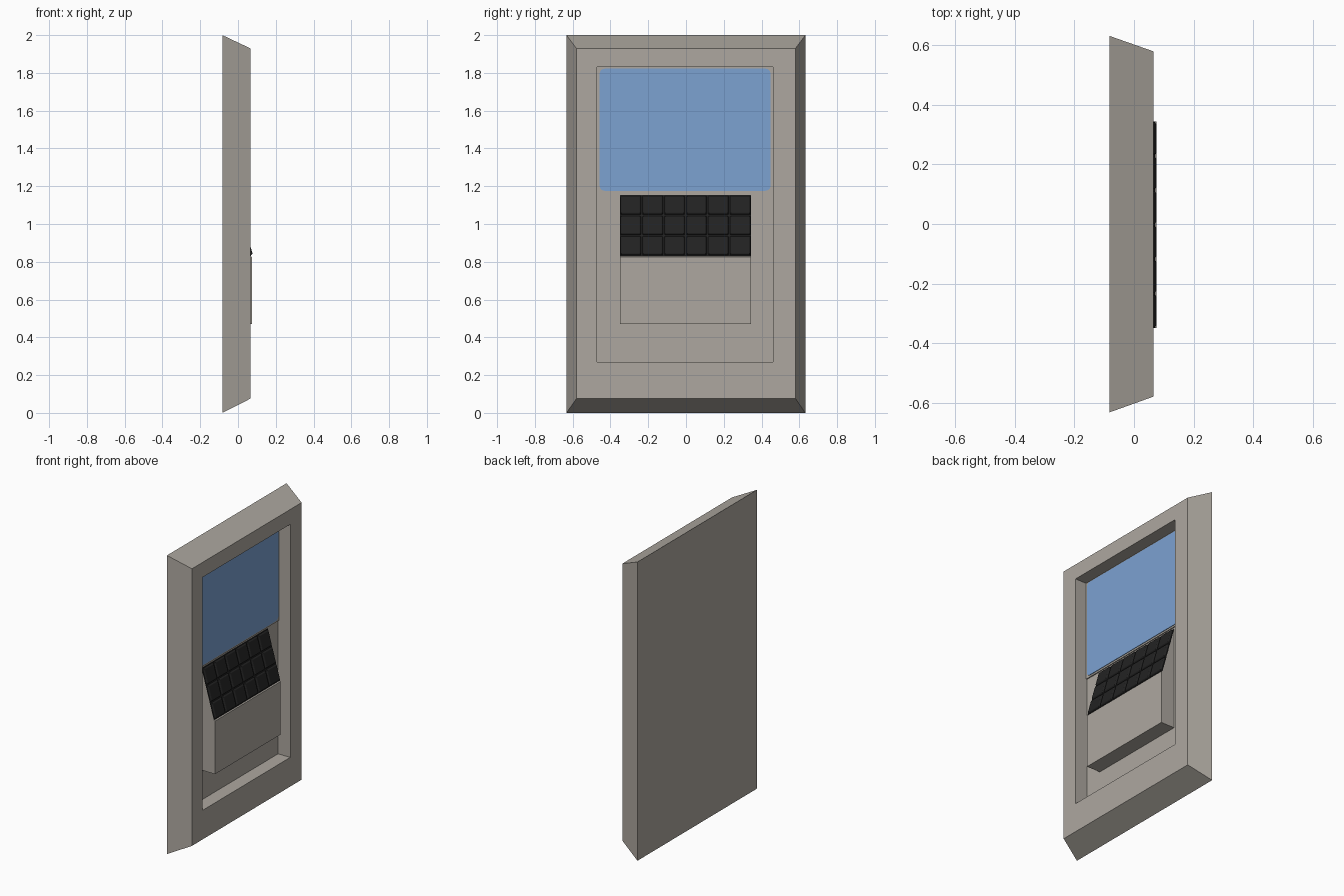
import bpy, bmesh, math
from mathutils import Matrix, Vector

if "Cube" in bpy.data.objects:
    bpy.data.objects.remove(bpy.data.objects["Cube"])


def material(name, rgb):
    m = bpy.data.materials.new(name)
    m.diffuse_color = (*rgb, 1)
    m.use_nodes = True
    m.node_tree.nodes["Principled BSDF"].inputs["Base Color"].default_value = m.diffuse_color
    return m


GREY = material("warm grey", (0.42, 0.39, 0.35))
BLUE = material("screen blue", (0.20, 0.36, 0.64))
BLACK = material("key black", (0.016, 0.016, 0.016))


def finish(bm, name, mat):
    bmesh.ops.recalc_face_normals(bm, faces=bm.faces)
    me = bpy.data.meshes.new(name)
    bm.to_mesh(me)
    bm.free()
    ob = bpy.data.objects.new(name, me)
    bpy.context.collection.objects.link(ob)
    me.materials.append(mat)
    return ob


def ring(bm, x, y0, y1, z0, z1):
    return [bm.verts.new((x, y, z)) for y, z in ((y0, z0), (y1, z0), (y1, z1), (y0, z1))]


def lofted(name, mat, rings):
    """Closed solid through rectangular rings, capped at both ends."""
    bm = bmesh.new()
    rs = [ring(bm, *r) for r in rings]
    bm.faces.new(rs[0])
    bm.faces.new(rs[-1])
    for a, b in zip(rs, rs[1:]):
        for i in range(4):
            j = (i + 1) % 4
            bm.faces.new((a[i], a[j], b[j], b[i]))
    return finish(bm, name, mat)


def extruded(name, mat, pts, vec):
    bm = bmesh.new()
    f = bm.faces.new([bm.verts.new(p) for p in pts])
    g = bmesh.ops.extrude_face_region(bm, geom=[f])
    moved = [v for v in g["geom"] if isinstance(v, bmesh.types.BMVert)]
    bmesh.ops.translate(bm, verts=moved, vec=vec)
    return finish(bm, name, mat)


FLOOR = -0.025
REC = (-0.47, 0.46)

# Panel body with tapered rim and recessed front
lofted("panel_body", GREY, [
    (-0.083, -0.633, 0.632, 0.0, 2.0),
    (0.065, -0.58, 0.58, 0.075, 1.93),
    (0.065, *REC, 0.27, 1.83),
    (FLOOR, *REC, 0.27, 1.83),
])

# Screen backing
lofted("screen_backing", GREY, [
    (FLOOR - 0.005, REC[0] + 0.001, REC[1] - 0.001, 1.165, 1.829),
    (FLOOR + 0.007, REC[0] + 0.001, REC[1] - 0.001, 1.165, 1.829),
])

# Screen glass with rounded corners
y0, y1, z0, z1, r = -0.457, 0.447, 1.176, 1.822, 0.025
outline = []
for k, (cy, cz) in enumerate(((y1 - r, z1 - r), (y0 + r, z1 - r), (y0 + r, z0 + r), (y1 - r, z0 + r))):
    for s in range(5):
        a = math.radians(90 * k + 22.5 * s)
        outline.append((FLOOR + 0.006, cy + r * math.cos(a), cz + r * math.sin(a)))
extruded("screen_glass", BLUE, outline, (0.005, 0, 0))

# Keyboard housing: box with sloped top
KY0, KY1 = -0.35, 0.345
profile = [(FLOOR - 0.005, 0.47), (0.075, 0.47), (0.075, 0.825), (0.066, 0.83),
           (FLOOR, 1.152), (FLOOR - 0.005, 1.152)]
extruded("keyboard_housing", GREY, [(x, KY0, z) for x, z in profile], (0, KY1 - KY0, 0))

# Frame of the sloped key surface
low = Vector((0.066, 0, 0.83))
top = Vector((FLOOR, 0, 1.152))
up = (top - low).normalized()
side = Vector((0, 1, 0))
out = side.cross(up)
length = (top - low).length
basis = Matrix((side, up, out)).transposed().to_4x4()


def slope_block(bm, cy, cu, w, h, z0, z1, taper):
    """Tapered block lying on the slope."""
    lo, hi = [], []
    for sx, sy in ((-1, -1), (1, -1), (1, 1), (-1, 1)):
        for lst, t, z in ((lo, 0, z0), (hi, taper, z1)):
            p = basis @ Vector((cy + sx * (w / 2 - t), cu + sy * (h / 2 - t), z))
            lst.append(bm.verts.new(p + low))
    bm.faces.new(lo)
    cap = bm.faces.new(hi)
    for i in range(4):
        j = (i + 1) % 4
        bm.faces.new((lo[i], lo[j], hi[j], hi[i]))
    return cap


# Key bed
bm = bmesh.new()
slope_block(bm, (KY0 + KY1) / 2, length / 2, KY1 - KY0, length, -0.001, 0.004, 0)
finish(bm, "key_bed", BLACK)

# Keys, six by three
pw, ph = (KY1 - KY0) / 6, length / 3
bm = bmesh.new()
for c in range(6):
    for row in range(3):
        slope_block(bm, KY0 + pw * (c + 0.5), ph * (row + 0.5), pw - 0.005, ph - 0.005, 0.002, 0.014, 0.006)
keys = finish(bm, "keys", BLACK)
bev = keys.modifiers.new("rounding", "BEVEL")
bev.width = 0.004
bev.segments = 2
